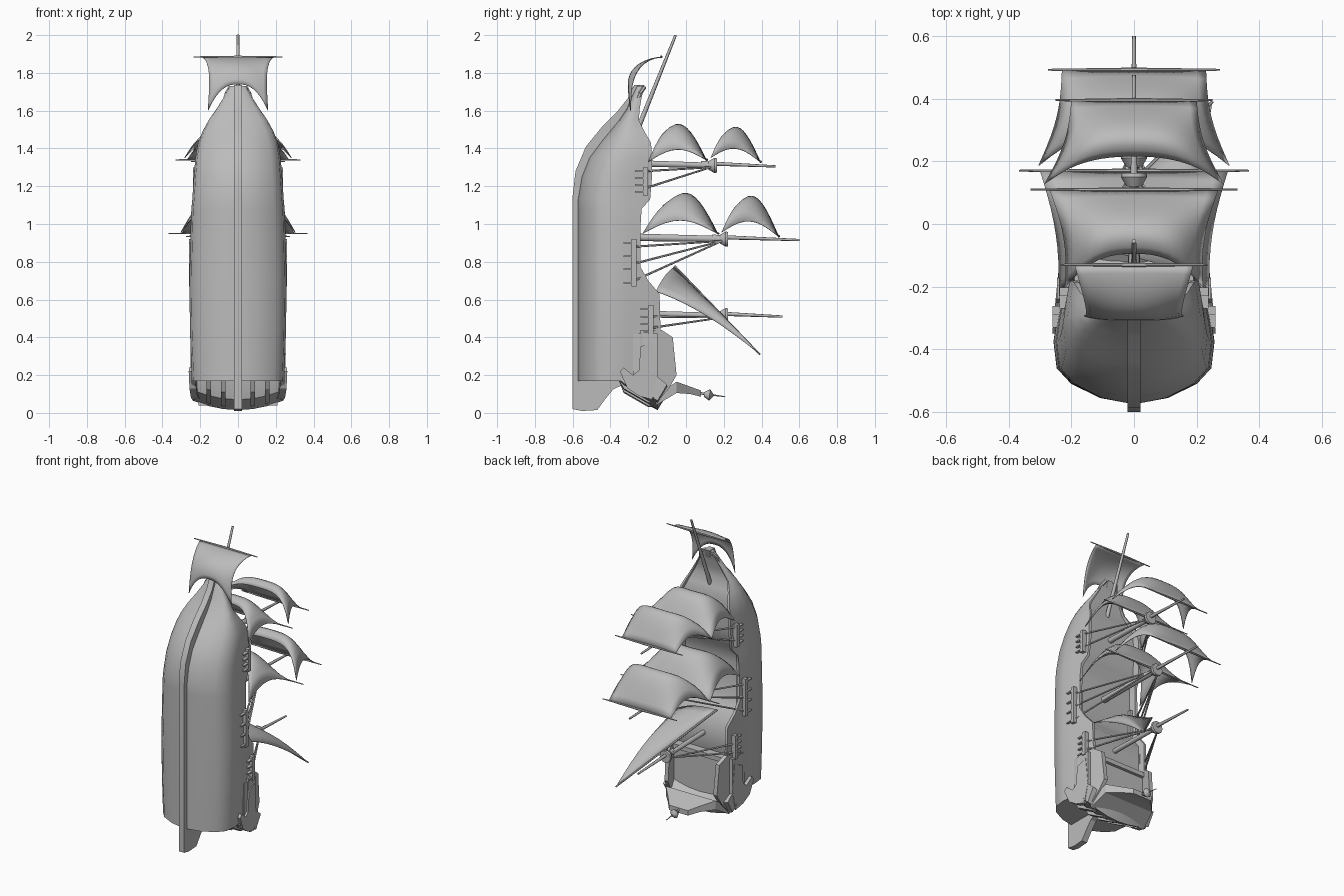
import bpy, bmesh, math
from mathutils import Vector

cube = bpy.data.objects.get("Cube")
if cube:
    bpy.data.objects.remove(cube)

grey = bpy.data.materials.new("plain grey")
grey.use_nodes = True
COL = (0.5, 0.5, 0.5, 1)
grey.diffuse_color = COL
grey.node_tree.nodes["Principled BSDF"].inputs["Base Color"].default_value = COL


def finish(name, bm, angle=35):
    bmesh.ops.recalc_face_normals(bm, faces=bm.faces)
    me = bpy.data.meshes.new(name)
    bm.to_mesh(me)
    bm.free()
    me.materials.append(grey)
    ob = bpy.data.objects.new(name, me)
    bpy.context.collection.objects.link(ob)
    bpy.ops.object.select_all(action='DESELECT')
    ob.select_set(True)
    bpy.context.view_layer.objects.active = ob
    bpy.ops.object.shade_smooth_by_angle(angle=math.radians(angle))
    return ob


def loft(name, rings, closed=True, angle=35):
    """Skin a list of point rings; closed rings also get end caps."""
    bm = bmesh.new()
    vs = [[bm.verts.new(p) for p in r] for r in rings]
    n = len(rings[0])
    for a, b in zip(vs, vs[1:]):
        for i in range(n if closed else n - 1):
            j = (i + 1) % n
            bm.faces.new((a[i], a[j], b[j], b[i]))
    if closed:
        bm.faces.new(vs[0])
        bm.faces.new(vs[-1])
    return finish(name, bm, angle)


def prism(name, yz, x0, x1, lean=0.0):
    """Side outline extruded across x; lean narrows it toward the mast side."""
    return loft(name, [[(x - lean * math.copysign(1, x) * (y + 0.2), y, z) for y, z in yz]
                       for x in (x0, x1)], angle=20)


def spar(name, a, b, r1, r2, sides=8):
    a, b = Vector(a), Vector(b)
    q = (b - a).to_track_quat('Z', 'Y')
    rings = []
    for c, r in ((a, r1), (b, r2)):
        rings.append([c + q @ Vector((r * math.cos(t), r * math.sin(t), 0))
                      for t in (2 * math.pi * i / sides for i in range(sides))])
    return loft(name, rings, angle=50)


def rect(y0, y1, z0, z1):
    return [(y0, z0), (y1, z0), (y1, z1), (y0, z1)]


# Hull stations: z, keel y, half beam, rail y
stations = [
    (0.17, -0.575, 0.245, -0.16), (0.40, -0.575, 0.253, -0.15), (0.44, -0.575, 0.254, -0.135),
    (0.63, -0.575, 0.257, -0.14), (0.70, -0.575, 0.257, -0.20), (0.77, -0.575, 0.256, -0.24),
    (1.00, -0.575, 0.250, -0.24), (1.08, -0.575, 0.247, -0.235), (1.13, -0.575, 0.242, -0.19),
    (1.25, -0.555, 0.234, -0.18), (1.35, -0.515, 0.226, -0.18), (1.43, -0.455, 0.212, -0.185),
    (1.49, -0.405, 0.188, -0.22), (1.55, -0.355, 0.155, -0.25), (1.61, -0.315, 0.114, -0.245),
    (1.67, -0.29, 0.075, -0.235), (1.73, -0.262, 0.043, -0.22)]
rings = []
for z, k, w, t in stations:
    s = min(1, (t - k) / 0.335)
    half = [(fx * w, k + dy * s) for fx, dy in
            ((0.42, 0.02), (0.78, 0.065), (0.96, 0.115), (1.0, 0.2), (0.955, 0.275))]
    tx = w * (0.955 - 0.8 * ((t - k) / s - 0.275))
    half += [(tx, t), (tx * 0.92, t), (tx * 0.9, t - 0.045 * s)]
    rings.append([(0, k, z)] + [(x, y, z) for x, y in half] + [(-x, y, z) for x, y in half[::-1]])
loft("hull", rings, angle=48)

# Keel and stem band, rudder
prism("keel", [(-0.6, 0.17), (-0.6, 1.15), (-0.585, 1.28), (-0.53, 1.41), (-0.44, 1.52), (-0.36, 1.6),
               (-0.305, 1.67), (-0.275, 1.735), (-0.22, 1.735), (-0.25, 1.65), (-0.33, 1.55),
               (-0.46, 1.4), (-0.53, 1.25), (-0.55, 1.1), (-0.55, 0.17)], -0.02, 0.02)
prism("rudder", [(-0.6, 0.175), (-0.6, 0.02), (-0.55, 0.01), (-0.47, 0.015), (-0.43, 0.07),
                 (-0.385, 0.125), (-0.33, 0.15), (-0.33, 0.175)], -0.02, 0.02)


# Curved stern counter with ribs
def stern_curve(x, pts):
    return [(x, y, z + (0.05 * (x / 0.24) ** 2 if z < 0.15 else 0)) for y, z in pts]


counter = [(-0.28, 0.19), (-0.25, 0.07), (-0.2, 0.04), (-0.15, 0.015), (-0.1, 0.1), (-0.15, 0.14),
           (-0.15, 0.42), (-0.28, 0.42)]
loft("stern_counter", [stern_curve(0.08 * i, counter) for i in range(-3, 4)], angle=20)
rib = [(-0.36, 0.18), (-0.33, 0.105), (-0.2, 0.03), (-0.17, 0.03), (-0.19, 0.06), (-0.26, 0.18)]
for i in range(-3, 4):
    x = 0.078 * i
    loft("stern_rib", [stern_curve(x + d, rib) for d in (-0.012, 0.012)], angle=20)

# Stern castle walls, quarter galleries
wall = [(-0.24, 0.09), (-0.15, 0.06), (-0.09, 0.13), (-0.05, 0.2), (-0.07, 0.4), (-0.13, 0.44), (-0.24, 0.44)]
gallery = [(-0.35, 0.22), (-0.33, 0.24), (-0.28, 0.2), (-0.25, 0.225), (-0.24, 0.35), (-0.17, 0.38),
           (-0.15, 0.2), (-0.18, 0.07), (-0.25, 0.09), (-0.31, 0.13)]
for s in (1, -1):
    prism("castle_wall", wall, s * 0.205, s * 0.232, 0.25)
    prism("quarter_gallery", gallery, s * 0.21, s * 0.246, 0.1)
prism("castle_bulkhead", rect(-0.2, -0.13, 0.39, 0.42), -0.21, 0.21)

# Taffrail narrowing to the lantern arm: half width, y, lower z, upper z
rows = [(0.21, -0.16, 0.04, 0.09), (0.185, -0.05, 0.105, 0.165), (0.12, 0.02, 0.1, 0.14), (0.07, 0.08, 0.085, 0.118)]
loft("taffrail", [[(-w, y, a), (w, y, a), (w, y, b), (-w, y, b)] for w, y, a, b in rows], angle=20)
spar("lantern_arm", (0, 0.07, 0.105), (0, 0.21, 0.085), 0.007, 0.002)
spar("lantern_lower", (0, 0.095, 0.098), (0, 0.125, 0.095), 0.012, 0.03)
spar("lantern_upper", (0, 0.125, 0.095), (0, 0.145, 0.093), 0.03, 0.006)

# Masts, tops, shrouds and channels
masts = {  # z, foot y, top y, tip y, radius, channel y, channel outer x, channel z range, shroud feet
    "fore": (1.31, -0.24, 0.13, 0.475, 0.018, -0.215, 0.238, (1.15, 1.3), (1.19, 1.28)),
    "main": (0.92, -0.29, 0.19, 0.6, 0.021, -0.275, 0.26, (0.67, 0.92), (0.7, 0.79, 0.88)),
    "mizzen": (0.515, -0.2, 0.19, 0.51, 0.017, -0.185, 0.246, (0.41, 0.57), (0.45, 0.51))}
for n, (z, y0, y1, y2, r, cy, cx, (c0, c1), feet) in masts.items():
    spar(n + "_lower_mast", (0, y0, z + 0.01), (0, y1 + 0.03, z), r, r * 0.8, 10)
    spar(n + "_topmast", (0, y1 - 0.05, z + 0.012), (0, y2, z - 0.005), 0.012, 0.006)
    spar(n + "_top", (0, y1 - 0.01, z), (0, y1 + 0.02, z), 0.024, 0.042, 10)
    spar(n + "_top_rim", (0, y1 + 0.02, z), (0, y1 + 0.033, z), 0.042, 0.04, 10)
    for s in (1, -1):
        prism(n + "_channel", rect(cy - 0.013, cy + 0.013, c0, c1), s * 0.19, s * cx)
        for i in range(4):
            cz = c0 + 0.02 + (c1 - c0 - 0.04) * i / 3
            prism(n + "_chain_plate", rect(cy - 0.055, cy, cz - 0.004, cz + 0.004), s * 0.21, s * cx)
        for f in feet:
            spar(n + "_shroud", (s * (cx - 0.015), cy, f), (s * 0.025, y1, z - 0.01), 0.006, 0.005, 5)


def yard(name, y, z, half):
    for s in (1, -1):
        spar(name, (0, y, z), (s * half, y, z), 0.007, 0.003, 6)


def sail(name, top, down, out, w0, w1, drop, foot_drop, belly, edge_belly, foot_out, curl=0.68, power=1.0):
    """Square sail: straight head, hollow sides, full belly curling in to an arched foot."""
    top, down, out = Vector(top), Vector(down), Vector(out)
    rings = []
    for j in range(11):
        v = j / 10
        row = []
        for i in range(-8, 9):
            u = i / 8
            fy, fz = 1 - abs(u) ** 2.5, 1 - u ** 4
            x = u * (w0 + (w1 - w0) * v - 0.02 * math.sin(math.pi * v))
            d = v ** power * (drop - (drop - foot_drop) * fy)
            edge = edge_belly * math.sin(math.pi * v) + foot_out * v
            o = edge * (1 - fz) + belly * math.sin(math.pi * v * curl) * fz
            row.append(top + Vector((x, 0, 0)) + down * d + out * o)
        rings.append(row)
    ob = loft(name, rings, closed=False, angle=60)
    ob.modifiers.new("thickness", 'SOLIDIFY').thickness = 0.004


# Square sails on the fore and main masts
Y, Z = (0, -1, 0), (0, 0, 1)
yard("fore_course_yard", 0.11, 1.34, 0.33)
yard("fore_topsail_yard", 0.395, 1.33, 0.25)
yard("main_course_yard", 0.17, 0.95, 0.367)
yard("main_topsail_yard", 0.492, 0.935, 0.275)
sail("fore_course", (0, 0.11, 1.34), Y, Z, 0.27, 0.22, 0.31, 0.205, 0.19, 0.06, -0.01)
sail("fore_topsail", (0, 0.395, 1.33), Y, Z, 0.2, 0.285, 0.265, 0.18, 0.185, 0.06, 0.02)
sail("main_course", (0, 0.17, 0.95), Y, Z, 0.3, 0.24, 0.4, 0.235, 0.215, 0.07, 0.0)
sail("main_topsail", (0, 0.492, 0.935), Y, Z, 0.23, 0.305, 0.305, 0.2, 0.215, 0.07, 0.02)

# Bowsprit with its sail and head rails
spar("bowsprit", (0, -0.28, 1.44), (0, -0.055, 2.0), 0.014, 0.007)
yard("spritsail_yard", -0.13, 1.885, 0.235)
sail("spritsail", (0, -0.13, 1.885), (0, 0, -1), (0, -1, 0), 0.19, 0.16, 0.285, 0.145, 0.178, 0.05, 0.165,
     0.5, 1.8)
for s in (1, -1):
    path = [(s * 0.04, -0.22, 1.725), (s * 0.06, -0.245, 1.69), (s * 0.08, -0.27, 1.62),
            (s * 0.12, -0.285, 1.55), (s * 0.165, -0.27, 1.49)]
    for a, b in zip(path, path[1:]):
        spar("head_rail", a, b, 0.011, 0.011, 6)

# Lateen sail on the mizzen, swung across the ship
tack, peak, clew = Vector((-0.19, -0.06, 0.775)), Vector((0.25, 0.39, 0.31)), Vector((0.19, -0.16, 0.645))
spar("lateen_yard", tack, peak, 0.007, 0.005, 6)
mid = Vector((0.2, 0.08, 0.565))
rings = []
for j in range(7):
    v = j / 6
    row = []
    for i in range(11):
        t = i / 10 * 0.99
        leech = clew * (1 - t) ** 2 + mid * 2 * t * (1 - t) + peak * t * t
        swell = 0.04 * math.sin(math.pi * (0.15 + 0.85 * t)) * math.sin(math.pi * v)
        row.append(tack.lerp(peak, t).lerp(leech, v) + Vector((swell, 0, swell)))
    rings.append(row)
lateen = loft("lateen_sail", rings, closed=False, angle=60)
lateen.modifiers.new("thickness", 'SOLIDIFY').thickness = 0.004
